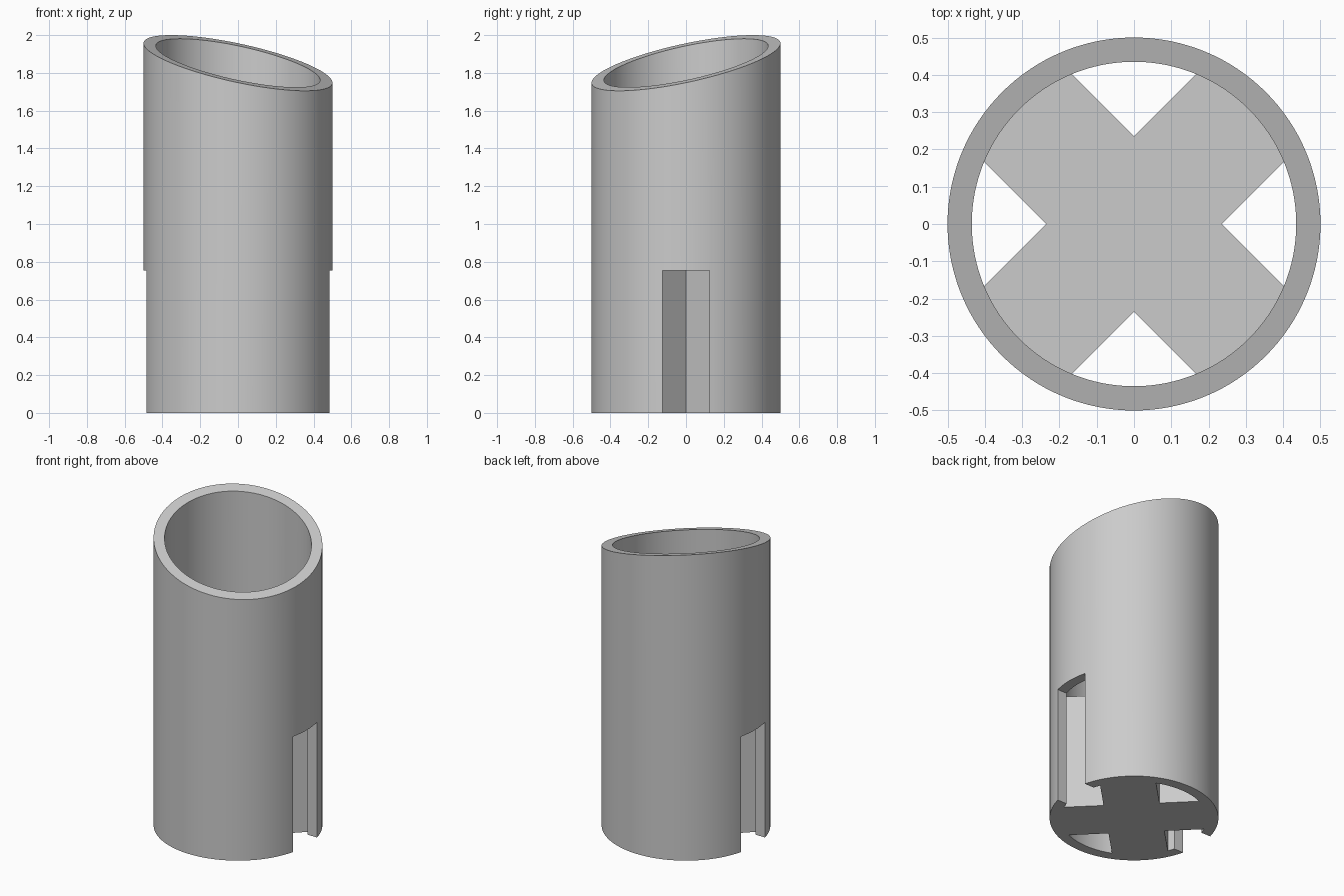
import bpy
import bmesh
from math import cos, sin, pi, sqrt

OUTER, INNER = 0.5, 0.435      # tube radii
SLOT_H = 0.755                 # height of the slots and the inner cross
ARM_W, ARM_L = 0.166, 0.455    # half width and half length of a cross arm
MID_TOP, SLOPE = 1.8525, 0.295  # height at the axis and tilt of the rim
SEGMENTS = 128

cube = bpy.data.objects.get("Cube")
if cube:
    bpy.data.objects.remove(cube, do_unlink=True)

grey = bpy.data.materials.new("plain grey")
grey.use_nodes = True
grey.diffuse_color = (0.6, 0.6, 0.6, 1)
grey.node_tree.nodes["Principled BSDF"].inputs["Base Color"].default_value = (0.6, 0.6, 0.6, 1)


def prism(name, outline, bottom, top):
    """Extrude a closed outline; top is a function of x and y."""
    bm = bmesh.new()
    low = [bm.verts.new((x, y, bottom)) for x, y in outline]
    high = [bm.verts.new((x, y, top(x, y))) for x, y in outline]
    bm.faces.new(low[::-1])
    bm.faces.new(high)
    for i in range(len(outline)):
        j = (i + 1) % len(outline)
        bm.faces.new((low[i], low[j], high[j], high[i]))
    mesh = bpy.data.meshes.new(name)
    bm.to_mesh(mesh)
    bm.free()
    mesh.materials.append(grey)
    obj = bpy.data.objects.new(name, mesh)
    bpy.context.collection.objects.link(obj)
    return obj


def circle(radius):
    return [(radius * cos(2 * pi * i / SEGMENTS), radius * sin(2 * pi * i / SEGMENTS))
            for i in range(SEGMENTS)]


def combine(target, other, operation):
    """Apply a boolean and drop the helper."""
    mod = target.modifiers.new(operation, 'BOOLEAN')
    mod.operation = operation
    mod.solver = 'EXACT'
    mod.object = other
    bpy.context.view_layer.objects.active = target
    bpy.ops.object.modifier_apply(modifier=mod.name)
    bpy.data.objects.remove(other, do_unlink=True)


def slanted(x, y):
    return MID_TOP + SLOPE * (y - x) / sqrt(2)


# Tube with a slanted rim
tube = prism("slotted_tube", circle(OUTER), 0, slanted)
combine(tube, prism("bore", circle(INNER), -0.1, lambda x, y: 2.3), 'DIFFERENCE')

# Diagonal cross inside the lower part
cross = []
for k in range(4):
    c, s = cos(pi / 4 + k * pi / 2), sin(pi / 4 + k * pi / 2)
    for u, v in ((ARM_L, -ARM_W), (ARM_L, ARM_W), (ARM_W, ARM_W)):
        cross.append((u * c - v * s, u * s + v * c))
combine(tube, prism("inner_cross", cross, 0, lambda x, y: SLOT_H), 'UNION')

# Slots through the wall on both sides
for side in (-1, 1):
    slot = [(side * x, side * y) for x, y in
            ((0.39, -0.125), (0.6, -0.125), (0.6, 0.125), (0.39, 0.125))]
    combine(tube, prism("slot", slot, -0.1, lambda x, y: SLOT_H), 'DIFFERENCE')

# Smooth walls with crisp edges
bpy.ops.object.select_all(action='DESELECT')
tube.select_set(True)
bpy.context.view_layer.objects.active = tube
bpy.ops.object.shade_smooth_by_angle(angle=pi / 6)
